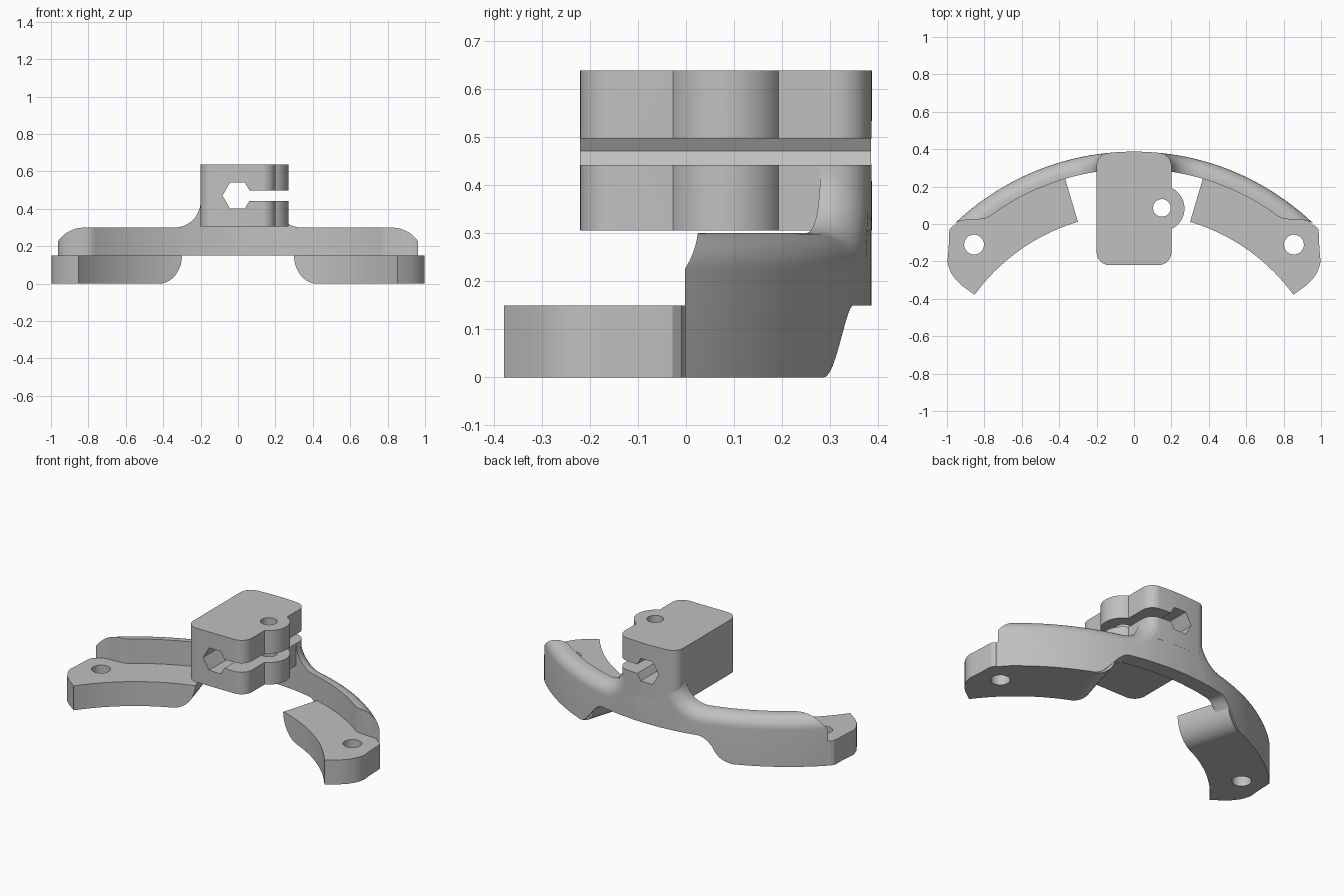
import bpy, bmesh
from math import sin, cos, asin, atan2, sqrt, pi, radians, degrees

if "Cube" in bpy.data.objects:
    bpy.data.objects.remove(bpy.data.objects["Cube"])

grey = bpy.data.materials.new("plain_grey")
grey.use_nodes = True
grey.diffuse_color = (0.53, 0.53, 0.53, 1)
grey.node_tree.nodes["Principled BSDF"].inputs["Base Color"].default_value = (0.53, 0.53, 0.53, 1)

CY = -1.0                      # centre of all the arcs
R_OUT, R_IN, R_PAD = 1.387, 1.295, 1.055
ROUND = 0.075                  # rounded outer top edge
FLARE = 0.14                   # fillet between ridge and clamp
START, RIDGE_END = 16.5, 44
PAD_TOP, RIDGE_TOP = 0.15, 0.30


def loft(name, sections):
    """Skin a row of equal-length closed sections and cap both ends."""
    bm = bmesh.new()
    rings = [[bm.verts.new(p) for p in s] for s in sections]
    for a, b in zip(rings, rings[1:]):
        for i in range(len(a)):
            j = (i + 1) % len(a)
            bm.faces.new((a[i], a[j], b[j], b[i]))
    bm.faces.new(rings[0])
    bm.faces.new(rings[-1])
    bmesh.ops.remove_doubles(bm, verts=bm.verts[:], dist=0.0002)
    bmesh.ops.triangulate(bm, faces=bm.faces[:])
    bmesh.ops.recalc_face_normals(bm, faces=bm.faces[:])
    if bm.calc_volume(signed=True) < 0:
        bmesh.ops.reverse_faces(bm, faces=bm.faces[:])
    mesh = bpy.data.meshes.new(name)
    bm.to_mesh(mesh)
    bm.free()
    mesh.materials.append(grey)
    ob = bpy.data.objects.new(name, mesh)
    bpy.context.collection.objects.link(ob)
    return ob


def arc(cx, cy, r, a0, a1, n):
    return [(cx + r * cos(radians(a0 + (a1 - a0) * i / n)),
             cy + r * sin(radians(a0 + (a1 - a0) * i / n))) for i in range(n + 1)]


def prism(name, outline, low, high, along_y=False):
    put = (lambda u, v, w: (u, w, v)) if along_y else (lambda u, v, w: (u, v, w))
    return loft(name, [[put(u, v, w) for u, v in outline] for w in (low, high)])


def cut(ob, cutters):
    for c in cutters:
        c.hide_render = True
        mod = ob.modifiers.new("cut", "BOOLEAN")
        mod.object, mod.operation, mod.solver = c, "DIFFERENCE", "EXACT"
    bpy.context.view_layer.update()
    graph = bpy.context.evaluated_depsgraph_get()
    mesh = bpy.data.meshes.new_from_object(ob.evaluated_get(graph))
    ob.modifiers.clear()
    if mesh.polygons:
        ob.data = mesh
    for c in cutters:
        bpy.data.objects.remove(c)


def smooth(ob):
    bpy.ops.object.select_all(action="DESELECT")
    ob.select_set(True)
    bpy.context.view_layer.objects.active = ob
    bpy.ops.object.shade_smooth_by_angle(angle=radians(32))


def ease(t):
    t = min(1, max(0, t))
    return t * t * (3 - 2 * t)


def polar(r, deg, z):
    return (r * sin(radians(deg)), CY + r * cos(radians(deg)), z)


# Arched ridge: flares up into the clamp, feet drop below the bridge
def ridge_section(deg, u=None, top=RIDGE_TOP):
    r_in = R_IN + (R_OUT - R_IN) * ease((deg - 36.5) / (RIDGE_END - 36.5))
    d = radians(deg - START) * R_OUT
    low = PAD_TOP * (1 - ease((d + 0.07) / 0.2))
    pts = [polar(r_in, deg, low), polar(R_OUT, deg, low)]
    steps = 8
    profile = [R_OUT - ROUND * (1 - cos(pi / 2 * k / steps)) for k in range(steps + 1)]
    for r in [max(r, r_in) for r in profile] + [r_in]:
        over = max(0, r - (R_OUT - ROUND))
        h = ROUND - sqrt(max(0, ROUND ** 2 - over ** 2))
        if u is None:
            pts.append(polar(r, deg, top - h))
        else:
            f = FLARE + h
            x = 0.2 + FLARE - f * sin(u)
            pts.append((x, CY + sqrt(r * r - x * x), RIDGE_TOP + FLARE - f * cos(u)))
    return pts


flare_deg = degrees(asin((0.2 + FLARE) / 1.34))
half = [ridge_section(RIDGE_END - (RIDGE_END - flare_deg) * i / 40) for i in range(40)]
for i in range(13):
    u = pi / 2 * i / 12
    half.append(ridge_section(degrees(asin((0.2 + FLARE * (1 - sin(u))) / 1.34)), u))
half += [ridge_section(a, top=0.385) for a in (4, 2)]
mirrored = [[(-x, y, z) for x, y, z in s] for s in reversed(half)]
smooth(loft("arched_ridge", half + mirrored))

# Mounting pads with a rounded lower inner end and a bolt hole
END_CURVE = [(44.4, 1.386), (45.4, 1.384), (46.6, 1.362), (47.7, 1.338), (49.5, 1.306),
             (51.3, 1.278), (52.3, 1.25), (53, 1.222), (53.6, 1.185), (53.9, 1.14)]


def pad_section(deg_in, deg_out, r, low):
    return [polar(R_PAD, deg_in, low), polar(r, deg_out, low),
            polar(r, deg_out, PAD_TOP), polar(R_PAD, deg_in, PAD_TOP)]


pad = []
for i in range(11):
    u = 0.04 + (pi / 2 - 0.04) * i / 10
    d = 0.13 * (1 - cos(u))
    in_deg, out_deg = START + degrees(d / R_PAD), START + degrees(d / R_OUT)
    pad.append(pad_section(in_deg, out_deg, 1.38, PAD_TOP * (1 - sin(u))))
for i in range(1, 17):
    f = i / 16
    pad.append(pad_section(in_deg + (RIDGE_END - in_deg) * f,
                           out_deg + (RIDGE_END - out_deg) * f, 1.38, 0))
pad += [pad_section(a, a, r, 0) for a, r in END_CURVE]

for side, label in ((1, "left"), (-1, "right")):
    ob = loft(label + "_mounting_pad", [[(side * x, y, z) for x, y, z in s] for s in pad])
    hole = prism("pad_hole_cutter", arc(side * 0.855, -0.11, 0.053, 0, 352.5, 47), -0.1, 0.3)
    cut(ob, [hole])
    smooth(ob)

# Split clamp block: rounded corners, curved back, bolt ear, hexagonal bore and slot
C = 0.07
back = CY + sqrt(R_OUT ** 2 - (0.2 - C) ** 2)
ear_x, ear_y, ear_r = 0.149, 0.083, 0.121
swing = degrees(atan2(0.11, 0.051))
outline = (arc(0.2 - C, -0.22 + C, C, -90, 0, 10)
           + arc(ear_x, ear_y, ear_r, -swing, swing, 24)
           + arc(0.2 - C, back - C, C, 0, 90, 10)
           + arc(0, CY, R_OUT, 85, 95, 8)
           + arc(-0.2 + C, back - C, C, 90, 180, 10)
           + arc(-0.2 + C, -0.22 + C, C, 180, 270, 10))
clamp = prism("clamp_block", outline, 0.306, 0.638)
bore = prism("bore_cutter", arc(-0.003, 0.471, 0.08, 0, 300, 5), -0.5, 0.6, True)
slot = prism("slot_cutter", [(0, 0.442), (0.5, 0.442), (0.5, 0.497), (0, 0.497)], -0.5, 0.6, True)
bolt = prism("bolt_cutter", arc(ear_x, ear_y + 0.003, 0.047, 0, 352.5, 47), 0.2, 0.8)
cut(clamp, [bore, slot, bolt])
smooth(clamp)
